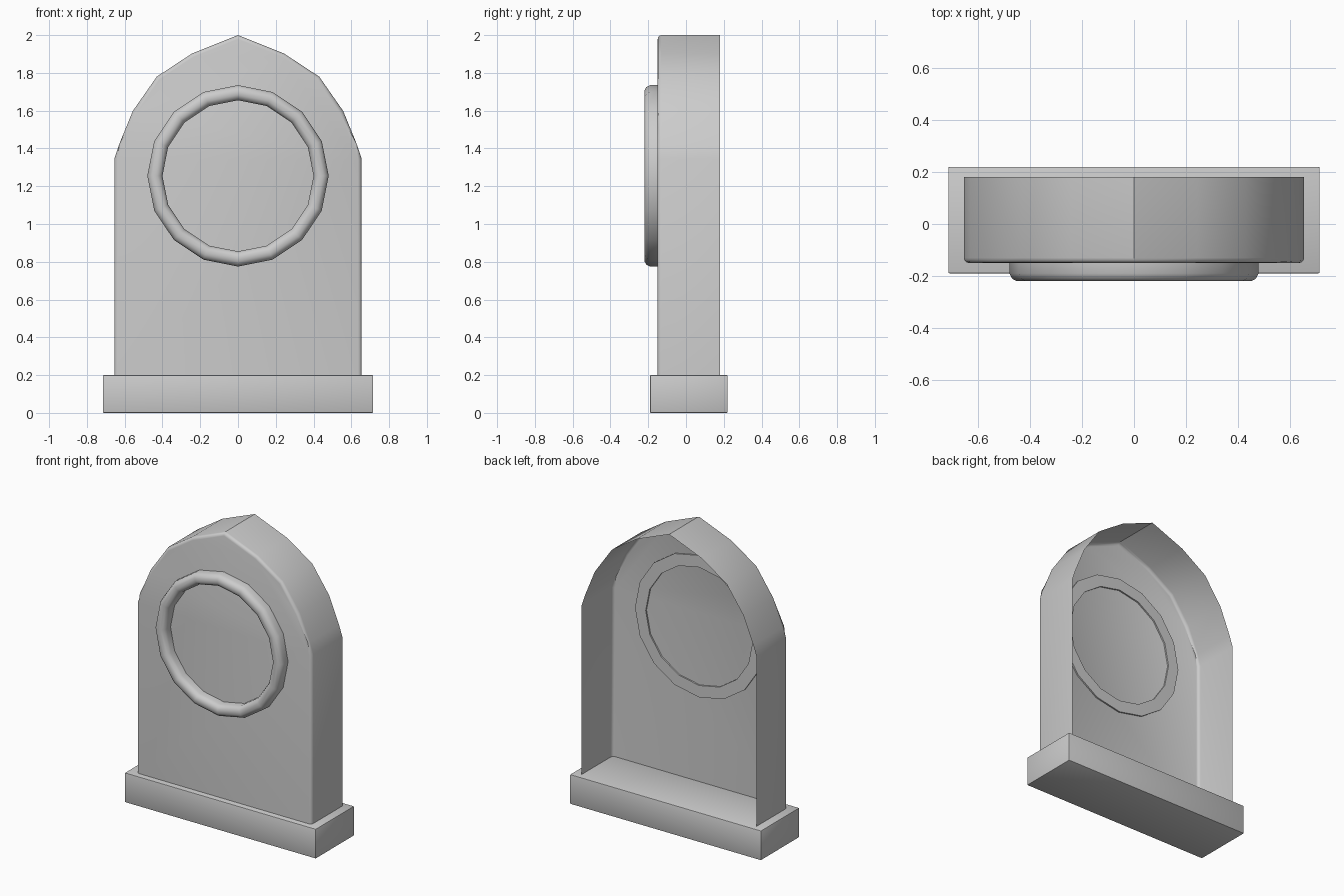
import bpy, bmesh, math

cube = bpy.data.objects.get("Cube")
if cube:
    bpy.data.objects.remove(cube, do_unlink=True)

grey = bpy.data.materials.new("plain grey")
grey.use_nodes = True
colour = (0.6, 0.6, 0.6, 1)
grey.diffuse_color = colour
grey.node_tree.nodes["Principled BSDF"].inputs["Base Color"].default_value = colour


def finish(name, bm, angle):
    bmesh.ops.recalc_face_normals(bm, faces=bm.faces)
    mesh = bpy.data.meshes.new(name)
    bm.to_mesh(mesh)
    bm.free()
    mesh.materials.append(grey)
    obj = bpy.data.objects.new(name, mesh)
    bpy.context.collection.objects.link(obj)
    bpy.ops.object.select_all(action='DESELECT')
    obj.select_set(True)
    bpy.context.view_layer.objects.active = obj
    bpy.ops.object.shade_smooth_by_angle(angle=math.radians(angle))
    return obj


# Base block with finely eased edges
bm = bmesh.new()
bmesh.ops.create_cube(bm, size=1)
bmesh.ops.scale(bm, vec=(1.43, 0.41, 0.2), verts=bm.verts)
bmesh.ops.translate(bm, vec=(0, 0.015, 0.1), verts=bm.verts)
bmesh.ops.bevel(bm, geom=bm.edges[:], offset=0.005, segments=2,
                profile=0.5, affect='EDGES')
finish("base", bm, 35)

# Arched body: a thin shell, open at the back, with a rounded front rim
half = [(0.655, 0.2), (0.655, 1.345), (0.63, 1.42), (0.557, 1.598),
        (0.43, 1.78), (0.243, 1.903)]
outline = half + [(0, 2.0)] + [(-x, z) for x, z in reversed(half)]
bm = bmesh.new()
front = [bm.verts.new((x, -0.15, z)) for x, z in outline]
back = [bm.verts.new((x, 0.18, z)) for x, z in outline]
bm.faces.new(front)
rim = []
for i in range(len(outline) - 1):
    bm.faces.new((front[i], back[i], back[i + 1], front[i + 1]))
    rim.append(bm.edges.get((front[i], front[i + 1])))
bmesh.ops.bevel(bm, geom=rim, offset=0.02, segments=3,
                profile=0.5, affect='EDGES')
finish("body_shell", bm, 35)

# Sixteen-sided rounded ring around the dial, set slightly through the panel
profile = [(0.40, -0.14), (0.40, -0.19), (0.41, -0.21), (0.428, -0.22),
           (0.452, -0.22), (0.47, -0.21), (0.48, -0.19), (0.48, -0.14)]
sides = 16
bm = bmesh.new()
loops = []
for i in range(sides):
    a = math.tau * i / sides
    loops.append([bm.verts.new((r * math.sin(a), y, 1.255 + r * math.cos(a)))
                  for r, y in profile])
for i in range(sides):
    a, b = loops[i], loops[(i + 1) % sides]
    for j in range(len(profile)):
        k = (j + 1) % len(profile)
        bm.faces.new((a[j], a[k], b[k], b[j]))
finish("dial_ring", bm, 40)
